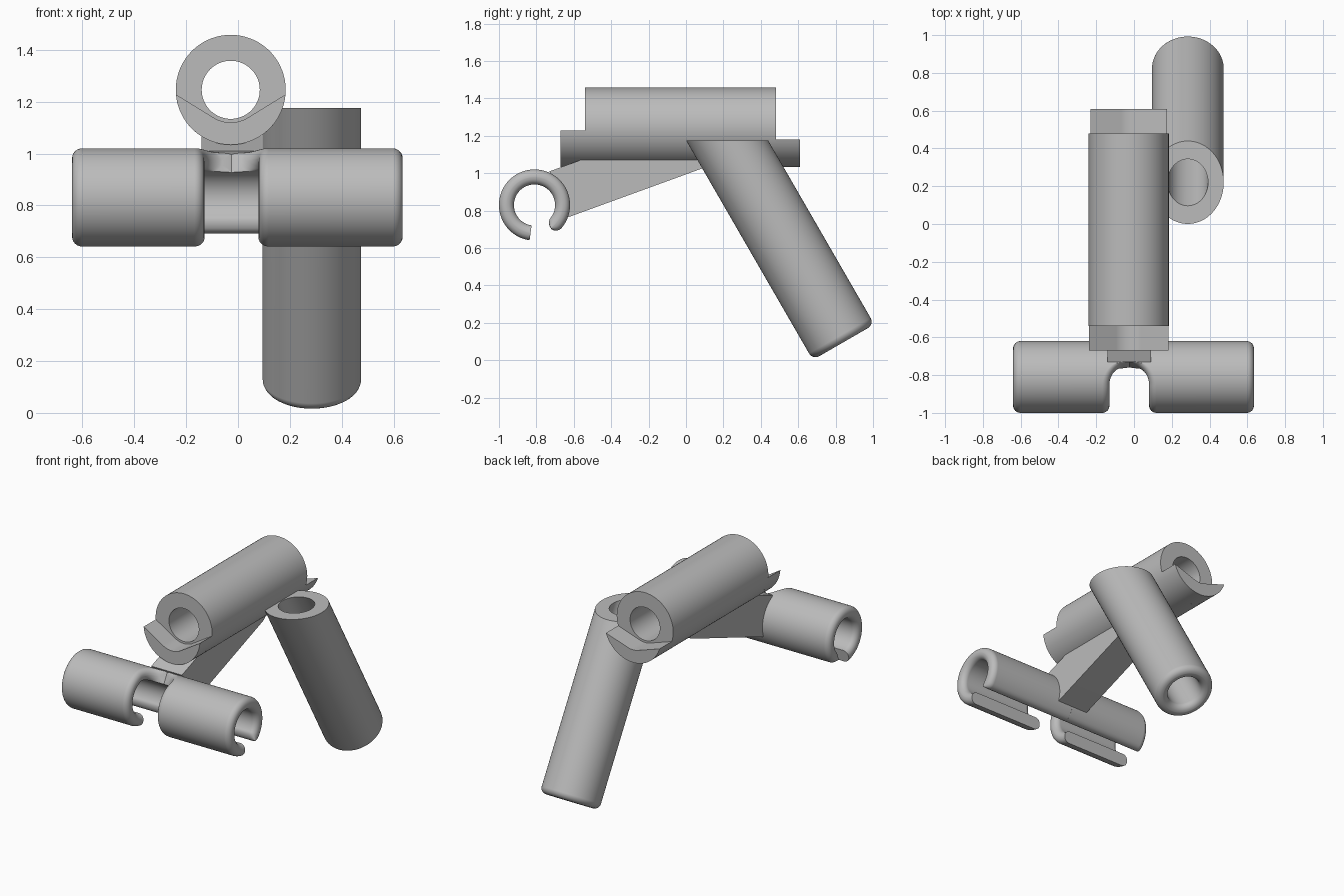
import bpy, bmesh
from math import sin, cos, tan, pi, radians, sqrt, acos, atan2
from mathutils import Vector

old = bpy.data.objects.get("Cube")
if old:
    bpy.data.objects.remove(old)

grey = bpy.data.materials.new("plain grey")
grey.use_nodes = True
COLOUR = (0.5, 0.5, 0.5, 1)
grey.diffuse_color = COLOUR
grey.node_tree.nodes["Principled BSDF"].inputs["Base Color"].default_value = COLOUR


def skin(name, rows, loop=False):
    """Skin closed rings of points; either loop the rings or cap both ends."""
    bm = bmesh.new()
    rings = [[bm.verts.new(p) for p in row] for row in rows]
    n = len(rings[0])
    pairs = list(zip(rings, rings[1:]))
    if loop:
        pairs.append((rings[-1], rings[0]))
    else:
        bm.faces.new(rings[0])
        bm.faces.new(rings[-1])
    for a, b in pairs:
        for i in range(n):
            j = (i + 1) % n
            bm.faces.new((a[i], a[j], b[j], b[i]))
    bmesh.ops.recalc_face_normals(bm, faces=bm.faces)
    mesh = bpy.data.meshes.new(name)
    bm.to_mesh(mesh)
    bm.free()
    mesh.materials.append(grey)
    ob = bpy.data.objects.new(name, mesh)
    bpy.context.collection.objects.link(ob)
    return ob


def activate(ob):
    bpy.ops.object.select_all(action='DESELECT')
    ob.select_set(True)
    bpy.context.view_layer.objects.active = ob


def smooth(ob):
    activate(ob)
    bpy.ops.object.shade_smooth_by_angle(angle=radians(30))
    mod = ob.modifiers.new("even shading", 'WEIGHTED_NORMAL')
    mod.keep_sharp = True


def cut(ob, cutter):
    mod = ob.modifiers.new("cut", 'BOOLEAN')
    mod.operation = 'DIFFERENCE'
    mod.solver = 'EXACT'
    mod.object = cutter
    activate(ob)
    bpy.ops.object.modifier_apply(modifier=mod.name)
    bpy.data.objects.remove(cutter)


def turn(count):
    return [2 * pi * i / count for i in range(count)]


# Main tube, running front to back
TX, TZ, TR, BORE = -0.028, 1.246, 0.212, 0.112
FRONT, BACK = -0.54, 0.48


def tube_point(r, a, y):
    return Vector((TX + r * cos(a), y, TZ + r * sin(a)))


smooth(skin("main_tube", [[tube_point(r, a, y) for r, y in
       ((BORE, FRONT), (TR, FRONT), (TR, BACK), (BORE, BACK))]
       for a in turn(72)], loop=True))


# Crescent lips under both tube ends
def lip(name, y0, y1, drop):
    reach = sqrt(TR ** 2 - drop ** 2)
    inner = 0.126
    low = atan2(-drop, -reach) + 2 * pi
    high = 3 * pi - low
    tangent = low + acos(inner / TR)
    steps = 32
    outline = [(TR, low + (high - low) * i / steps) for i in range(steps + 1)]
    t_end = 3 * pi - tangent
    outline += [(inner, t_end + (tangent - t_end) * i / 16) for i in range(17)]
    smooth(skin(name, [[tube_point(r, a, y) for r, a in outline] for y in (y0, y1)]))


lip("front_lip", -0.67, FRONT, 0.018)
lip("back_lip", BACK, 0.61, 0.066)

# Wedge arm from the clip to the underside of the tube
arm = [(-0.73, 1.01), (-0.55, 1.075), (-0.5, 1.09), (0.2, 1.09), (0.14, 1.045),
       (-0.67, 0.75), (-0.66, 0.86)]
smooth(skin("wedge_arm", [[(x, y, z) for y, z in arm] for x in (-0.14, 0.09)]))

# Slanted hollow handle: local x, v across, s down the axis
HX, HY, HZ, HR, HOLE, LENGTH = 0.285, 0.22, 1.175, 0.19, 0.107, 1.245
TILT = radians(30)


def handle_point(x, v, s):
    return Vector((x, HY + v * cos(TILT) + s * sin(TILT),
                   HZ + v * sin(TILT) - s * cos(TILT)))


def handle_slice(a):
    fillet = 0.04
    pts = []
    for r in (HOLE, HR):
        top = r * sin(a) * tan(TILT)
        sign = 1 if r == HR else -1
        corner = [(r - sign * fillet * (1 - cos(t)), LENGTH - fillet * (1 - sin(t)))
                  for t in (i * pi / 12 for i in range(7))]
        side = [(r, top)] + corner
        pts += side if r == HR else side[::-1]
    return [handle_point(HX + r * cos(a), r * sin(a), s) for r, s in pts]


smooth(skin("handle", [handle_slice(a) for a in turn(72)], loop=True))

# Gusset joining handle and tube, with both bores cut clear
web = [(-0.16, 0), (0.33, 0), (0.33, 0.38), (0.15, 0.36), (-0.16, 0.07)]
gusset = skin("gusset", [[handle_point(x, v, s if s else v * tan(TILT)) for x, s in web]
                         for v in (-HR, HR)])
cut(gusset, skin("tube_bore", [[tube_point(0.118, a, y) for a in turn(64)]
                               for y in (-1, 1)]))
cut(gusset, skin("handle_bore", [[handle_point(HX + 0.109 * cos(a), 0.109 * sin(a), s)
                                  for a in turn(64)] for s in (-1, 1)]))
smooth(gusset)

# Open clip along x: two mirrored halves with a round-ended notch between them
CY, CZ, MID, HALF = -0.81, 0.83, 0.15, 0.04
NOTCH_X, NOTCH_Y, NOTCH_R = -0.025, -0.85, 0.105


def clip_ring(theta, start, outer_x):
    side = 1 if outer_x > NOTCH_X else -1
    y = CY + MID * cos(theta)
    gap = 0.0
    if y < NOTCH_Y:
        gap = NOTCH_R
    elif y < NOTCH_Y + NOTCH_R:
        gap = sqrt(NOTCH_R ** 2 - (y - NOTCH_Y) ** 2)
    # the rear edge tapers to a round lip
    span = HALF / MID
    u = max(0, 1 - (theta - start) / span)
    half = max(0.002, HALF * sqrt(max(0, 1 - u * u)))
    inner_x = NOTCH_X + side * gap
    ends = ((outer_x, -side, 0.038), (inner_x, side, max(0.0005, min(0.038, gap))))
    ring = []
    for x, inward, f in ends:
        fr = min(f, half * 0.97)
        arc = []
        for i in range(7):
            t = pi / 2 * i / 6
            arc.append((x + inward * f * (1 - sin(t)), half - fr * (1 - cos(t))))
        full = [(px, -h) for px, h in arc[::-1]][::-1]
        # run from the inner wall round the end to the outer wall
        order = sorted(full, key=lambda p: p[1])[::1] + sorted(arc, key=lambda p: p[1])
        ring += order if inward == -side else order[::-1]
    return [Vector((px, CY + (MID + h) * cos(theta), CZ + (MID + h) * sin(theta)))
            for px, h in ring]


start, stop = radians(-55), radians(262)
angles = [start + HALF / MID * (1 - cos(pi / 2 * i / 8)) for i in range(8)]
angles += [start + HALF / MID + (stop - start - HALF / MID) * i / 130 for i in range(131)]
for label, end_x in (("left", 0.635), ("right", -0.64)):
    smooth(skin(label + "_clip", [clip_ring(t, start, end_x) for t in angles]))
